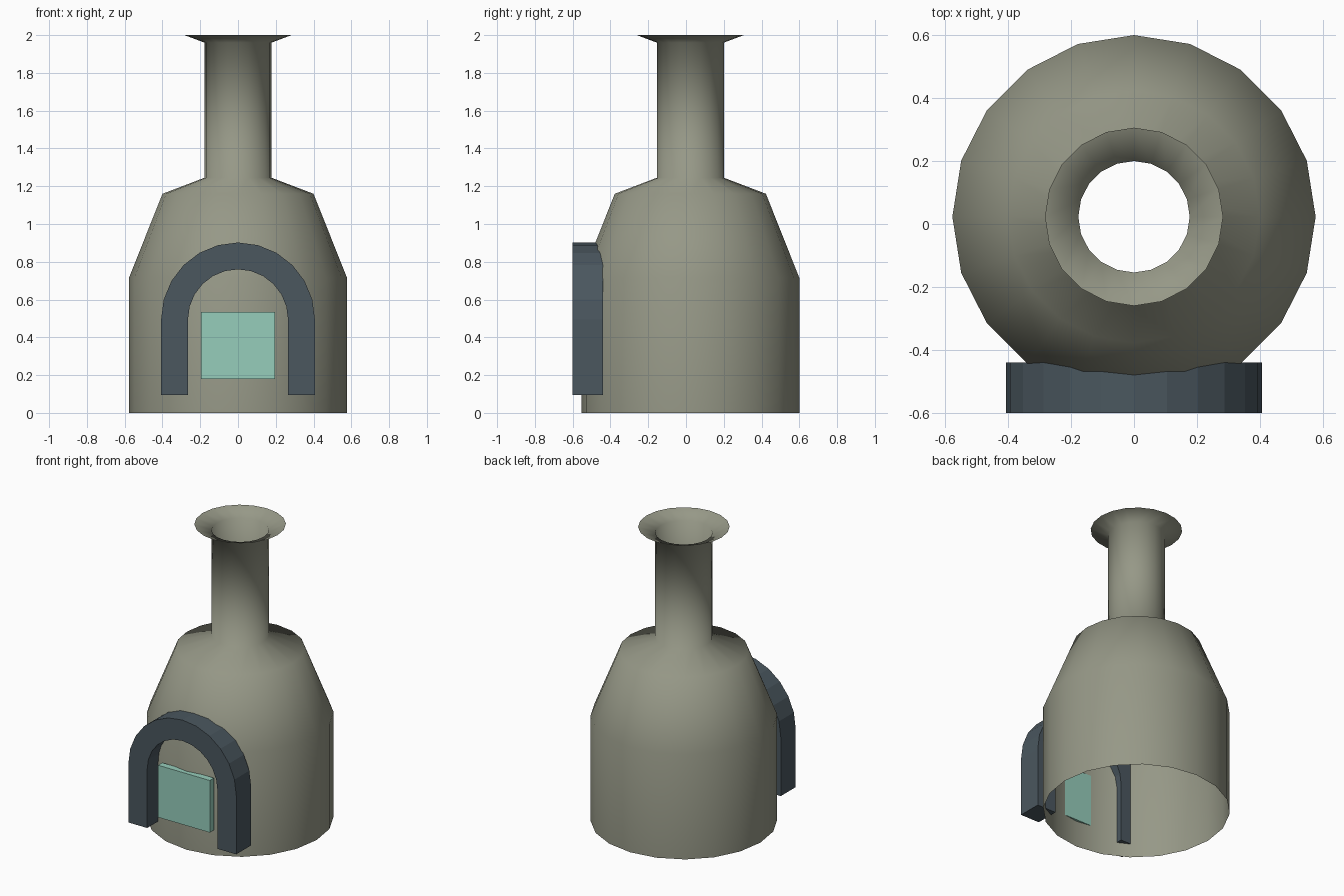
import bpy, bmesh, math

if "Cube" in bpy.data.objects:
    bpy.data.objects.remove(bpy.data.objects["Cube"])


def material(name, rgb):
    m = bpy.data.materials.new(name)
    m.diffuse_color = (*rgb, 1)
    m.use_nodes = True
    m.node_tree.nodes["Principled BSDF"].inputs["Base Color"].default_value = m.diffuse_color
    return m


def make_object(name, bm, mat, smooth=False):
    me = bpy.data.meshes.new(name)
    for f in bm.faces:
        f.smooth = smooth
    bm.to_mesh(me)
    bm.free()
    me.materials.append(mat)
    ob = bpy.data.objects.new(name, me)
    bpy.context.collection.objects.link(ob)
    return ob


clay = material("grey clay", (0.305, 0.314, 0.242))
slate = material("dark slate", (0.069, 0.095, 0.114))
teal = material("pale teal", (0.305, 0.61, 0.497))

# Stove body with chimney: an open, 20-sided lathed shell
SIDES, CY = 20, 0.023
profile = [(0.577, 0), (0.577, 0.715), (0.40, 1.16), (0.177, 1.245),
           (0.177, 1.96), (0.283, 2.0)]
bm = bmesh.new()
rings = []
for r, z in profile:
    rings.append([bm.verts.new((r * math.cos(2 * math.pi * i / SIDES),
                                CY + r * math.sin(2 * math.pi * i / SIDES), z))
                  for i in range(SIDES)])
for a, b in zip(rings, rings[1:]):
    for i in range(SIDES):
        j = (i + 1) % SIDES
        bm.faces.new((a[i], a[j], b[j], b[i]))
make_object("stove_body", bm, clay, smooth=True)

# Arch around the opening: rectangular section swept along a horseshoe
R_OUT, R_IN, ARCH_Z, FOOT_Z = 0.407, 0.265, 0.495, 0.095
Y_FRONT, Y_BACK, STEPS = -0.6, -0.44, 12
path = [(1, 0, FOOT_Z)]
path += [(math.cos(math.pi * k / STEPS), math.sin(math.pi * k / STEPS), ARCH_Z)
         for k in range(STEPS + 1)]
path += [(-1, 0, FOOT_Z)]
bm = bmesh.new()
sections = []
for c, s, z in path:
    sections.append([bm.verts.new((r * c, y, z + r * s))
                     for r, y in ((R_IN, Y_FRONT), (R_OUT, Y_FRONT),
                                  (R_OUT, Y_BACK), (R_IN, Y_BACK))])
for a, b in zip(sections, sections[1:]):
    for i in range(4):
        j = (i + 1) % 4
        bm.faces.new((a[i], a[j], b[j], b[i]))
bm.faces.new(sections[0])
bm.faces.new(sections[-1])
bmesh.ops.recalc_face_normals(bm, faces=bm.faces)
make_object("door_arch", bm, slate)

# Door panel
bm = bmesh.new()
bmesh.ops.create_cube(bm, size=1)
bmesh.ops.scale(bm, vec=(0.39, 0.045, 0.355), verts=bm.verts)
bmesh.ops.translate(bm, vec=(0, -0.56, 0.3575), verts=bm.verts)
make_object("door_panel", bm, teal)
